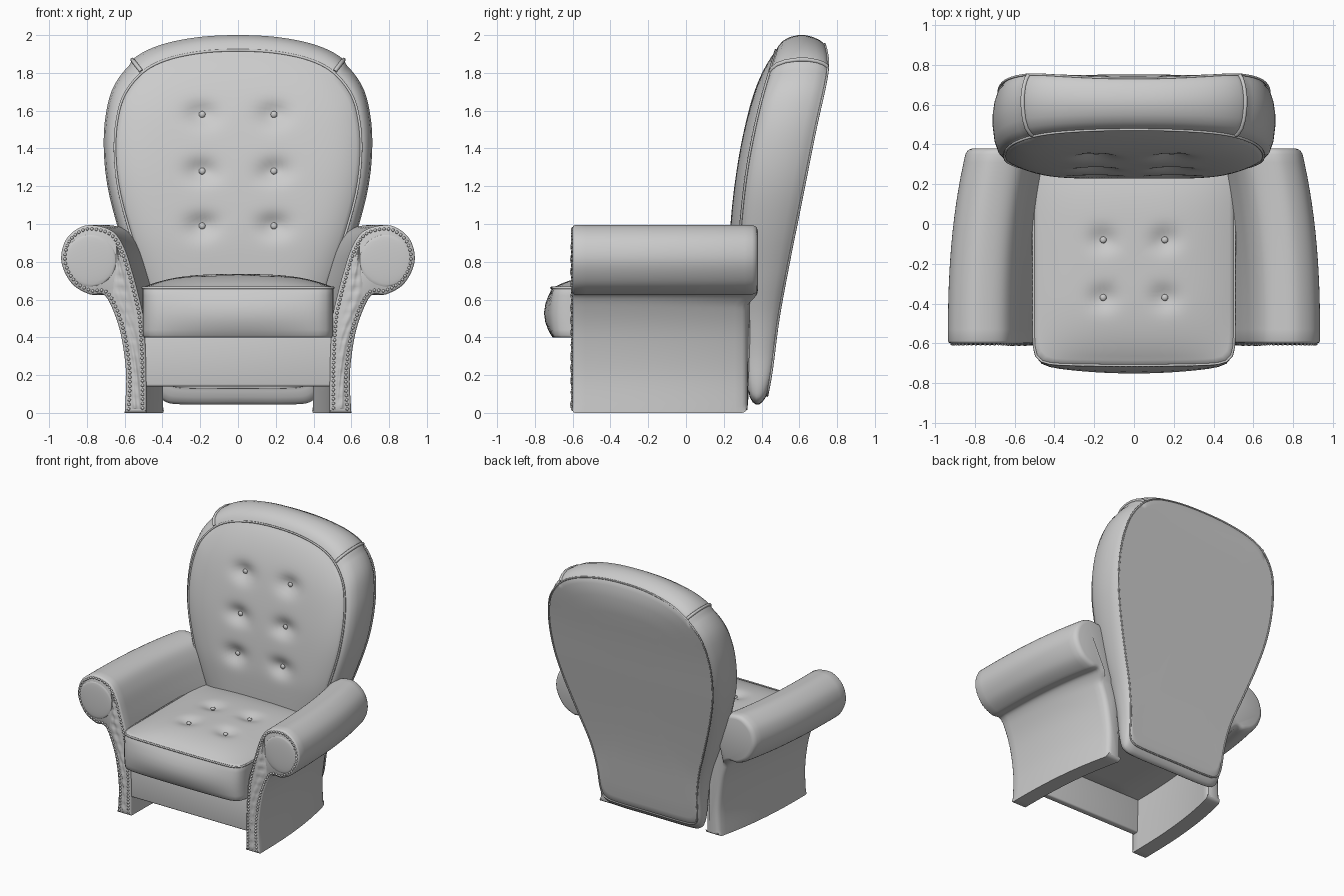
import bpy, bmesh, math
from mathutils import Vector, Matrix

if "Cube" in bpy.data.objects:
    bpy.data.objects.remove(bpy.data.objects["Cube"])


def spline(pts, n, closed=False):
    """Catmull-Rom curve through pts with n steps per span."""
    pts = [Vector(p) for p in pts]
    c, out = len(pts), []
    for i in range(c if closed else c - 1):
        g = lambda j: pts[j % c] if closed else pts[max(0, min(c - 1, j))]
        a, b, d, e = g(i - 1), g(i), g(i + 1), g(i + 2)
        for k in range(n):
            t = k / n
            out.append(0.5 * (2 * b + (d - a) * t + (2 * a - 5 * b + 4 * d - e) * t * t
                              + (3 * b - a - 3 * d + e) * t ** 3))
    return out if closed else out + [pts[-1]]


def lookup(curve, z):
    """First coordinate of a (value, z) curve at height z."""
    for p, q in zip(curve, curve[1:]):
        if z <= q.y:
            return p.x + (q.x - p.x) * (z - p.y) / (q.y - p.y)
    return curve[-1].x


def finish(name, bm, angle=40):
    bmesh.ops.recalc_face_normals(bm, faces=bm.faces)
    me = bpy.data.meshes.new(name)
    bm.to_mesh(me)
    bm.free()
    me.shade_smooth()
    me.set_sharp_from_angle(angle=math.radians(angle))
    ob = bpy.data.objects.new(name, me)
    bpy.context.collection.objects.link(ob)
    return ob


def loft(name, rings, closed=True, angle=40):
    """Skin a list of point rings; closed rings get end caps."""
    bm = bmesh.new()
    vs = [[bm.verts.new(p) for p in r] for r in rings]
    n = len(vs[0])
    for a, b in zip(vs, vs[1:]):
        for i in range(n if closed else n - 1):
            j = (i + 1) % n
            bm.faces.new((a[i], a[j], b[j], b[i]))
    if closed:
        bm.faces.new(vs[0])
        bm.faces.new(vs[-1])
    return finish(name, bm, angle)


def cord(name, pts, r, closed=False):
    cu = bpy.data.curves.new(name, 'CURVE')
    cu.dimensions, cu.bevel_depth, cu.bevel_resolution, cu.use_fill_caps = '3D', r, 1, True
    sp = cu.splines.new('POLY')
    sp.points.add(len(pts) - 1)
    for q, p in zip(sp.points, pts):
        q.co = (*p, 1)
    sp.use_cyclic_u = closed
    ob = bpy.data.objects.new(name, cu)
    bpy.context.collection.objects.link(ob)


def balls(name, pts, r, scale=(1, 1, 1), sub=1):
    bm = bmesh.new()
    for p in pts:
        bmesh.ops.create_icosphere(bm, subdivisions=sub, radius=r,
                                   matrix=Matrix.Translation(p) @ Matrix.Diagonal((*scale, 1)))
    finish(name, bm, 80)


def dimple(a, b, spots, sa, sb):
    return sum(math.exp(-((a - p) / sa) ** 2 - ((b - q) / sb) ** 2) for p, q in spots)


# Backrest: concentric rings of one outline, from front centre round to back centre
half = [(.28, .03), (.39, .045), (.43, .11), (.445, .3), (.485, .5), (.56, .72), (.645, .98), (.7, 1.2),
        (.72, 1.4), (.71, 1.58), (.665, 1.74), (.56, 1.87), (.42, 1.945), (.22, 1.988)]
outline = spline([(0, .03)] + half + [(0, 2)] + [(-x, z) for x, z in half[::-1]], 5, True)
front = spline([(.28, 0), (.24, .5), (.228, .8), (.235, 1), (.27, 1.3), (.33, 1.6), (.4, 1.85), (.45, 2.02)], 8)
rear = spline([(.41, 0), (.45, .2), (.49, .5), (.545, .8), (.585, 1), (.625, 1.2), (.685, 1.5), (.74, 1.75),
               (.752, 1.86), (.735, 1.95), (.70, 2.02)], 8)
centre = Vector((0, 1.15))
tufts = [(s * .19, z) for s in (-1, 1) for z in (.99, 1.28, 1.58)]


def panel_y(x, z, k):
    return lookup(front, z) + .055 * (k / .9) ** 7 + .04 * dimple(x, z, tufts, .085, .06)


def back_ring(k, u=None, grow=0.0):
    ring = []
    for o in outline:
        step = .013 if u is not None and 0 < u < 1 and o.y < 1.868 else 0
        p = centre + (o - centre) * (k - step + grow)
        if u is None:
            y = panel_y(p.x, p.y, k)
        else:
            y = (lookup(front, p.y) + .055) * (1 - u) + lookup(rear, p.y) * u
        ring.append(Vector((p.x, y, p.y)))
    return ring


band = [(.915, .015), (.935, .03), (.965, .1), (.988, .24), (1, .45), (1, .62), (.988, .8), (.97, .92), (.95, .985)]
rings = [back_ring(.02 + .88 * i / 28) for i in range(29)]
band_rings = [back_ring(k, u) for k, u in band]
rings += band_rings + [back_ring(k, 1) for k in (.935, .9, .8, .65, .5, .35, .2, .1, .03)]
loft("backrest", rings, angle=60)
cord("backrest_front_piping", back_ring(.905, 0), .007, True)
cord("backrest_rear_piping", back_ring(.945, 1), .006, True)
for s in (-1, 1):
    i = min(range(len(outline)), key=lambda j: (outline[j] - Vector((s * .56, 1.87))).length)
    cord("backrest_cap_seam", [r[i] for r in band_rings], .011)
balls("backrest_button", [(x, panel_y(x, z, 0) - .006, z) for x, z in tufts], .018, (1, .6, 1), 2)

# Seat cushion: crowned tufted top, bulging front, flat underside
SX, Y0, Y1 = .505, -.70, .34
CY, SY = (Y0 + Y1) / 2, (Y1 - Y0) / 2
seat_tufts = [(s * .155, y) for s in (-1, 1) for y in (-.08, -.37)]
N = 112
square = []
for i in range(N):
    a = 2 * math.pi * (i + .5) / N
    c, s = math.cos(a), math.sin(a)
    f = (abs(c) ** 14 + abs(s) ** 14) ** (-1 / 14)
    square.append((c * f, s * f))


def seat_top(x, y):
    u, v = x / SX, (y - CY) / SY
    crown = max(0, 1 - abs(u) ** 3) * max(0, 1 - abs(v) ** 4)
    return .665 + .07 * crown - .028 * dimple(x, y, seat_tufts, .07, .06)


def seat_ring(k, z=None, bulge=0.0):
    ring = []
    for u, v in square:
        x, y = u * SX * k, CY + v * SY * k
        if v < -.8:
            y -= (bulge + .012 * k) * max(0, 1 - u * u * .8)
        ring.append(Vector((x, y, seat_top(x, y) if z is None else z)))
    return ring


top = [seat_ring(.02 + .97 * i / 24) for i in range(25)]
side = [seat_ring(1, z, b) for z, b in ((.655, 0), (.62, .017), (.58, .032), (.53, .04), (.48, .033), (.44, .018),
                                        (.41, .002))]
loft("seat_cushion", top + side + [seat_ring(.985, .398), seat_ring(.5, .398), seat_ring(.03, .398)], angle=60)
cord("seat_piping", seat_ring(1, .662), .007, True)
balls("seat_button", [(x, y, seat_top(x, y) + .006) for x, y in seat_tufts], .017, (1, 1, .6), 2)

# Front board under the cushion
bm = bmesh.new()
bmesh.ops.create_cube(bm, size=1, matrix=Matrix.Translation((0, -.565, .272)) @ Matrix.Diagonal((1, .05, .264, 1)))
bmesh.ops.bevel(bm, geom=bm.edges[:], offset=.012, segments=3, affect='EDGES', profile=.5)
finish("front_board", bm)

# Scrolled arms: one profile carried backwards while drifting inwards
profile = spline([(.60, 0), (.592, .2), (.617, .4), (.66, .54), (.71, .625), (.785, .628), (.88, .685), (.935, .8),
                  (.912, .915), (.83, .985), (.74, .99), (.655, .955), (.60, .87), (.56, .75), (.525, .62),
                  (.50, .5), (.488, .3), (.485, .15), (.485, 0)], 6)


def inset(pts, d):
    out, n = [], len(pts)
    for i, p in enumerate(pts):
        t = (pts[(i + 1) % n] - pts[i - 1]).normalized()
        out.append(p + Vector((-t.y, t.x)) * d)
    return out


def arm_ring(t, d, s):
    ring = []
    for p in inset(profile, d) if d else profile:
        h = max(0, min(1, (p.y - .56) / .08))
        y = -.6 + t * (.925 + .055 * h * h * (3 - 2 * h))
        ring.append((s * (p.x - .095 * max(0, t) ** 2.5), y, p.y))
    return ring


# Nail positions spaced evenly along the inset front profile
nails, gap = [], 0
path = inset(profile, .02)[1:-1]
for a, b in zip(path, path[1:]):
    length = (b - a).length
    while gap < length:
        nails.append(a.lerp(b, gap / length))
        gap += .024
    gap -= length
strip = spline([(.485, .60, .02), (.489, .595, .2), (.497, .62, .4), (.532, .69, .6), (.565, .68, .75),
                (.62, .67, .9)], 9)

for s, label in ((-1, "left"), (1, "right")):
    stations = [(0, .012), (.004, .004), (.012, 0)] + [(i / 14, 0) for i in range(1, 14)]
    stations += [(.97, 0), (.985, .005), (.995, .013), (1, .028)]
    loft(label + "_arm", [arm_ring(t, d, s) for t, d in stations])
    balls(label + "_arm_nails", [(s * p.x, -.602, p.y) for p in nails], .0095)
    # Gathered facing strip and padded scroll disc
    rows = []
    for xi, xo, z in strip:
        row = []
        for j in range(11):
            v = j / 10
            puff = math.sin(math.pi * v)
            wrinkle = .007 * math.sin(37 * z + 5 * v) * math.sin(61 * z - 7 * v)
            row.append((s * (xi + .028 + (xo - xi - .056) * v), -.599 - puff * (.009 + wrinkle), z))
        rows.append(row)
    loft(label + "_arm_facing", rows, False, 80)
    balls(label + "_arm_scroll_pad", [(s * .782, -.598, .806)], .14, (1, .08, 1), 3)
